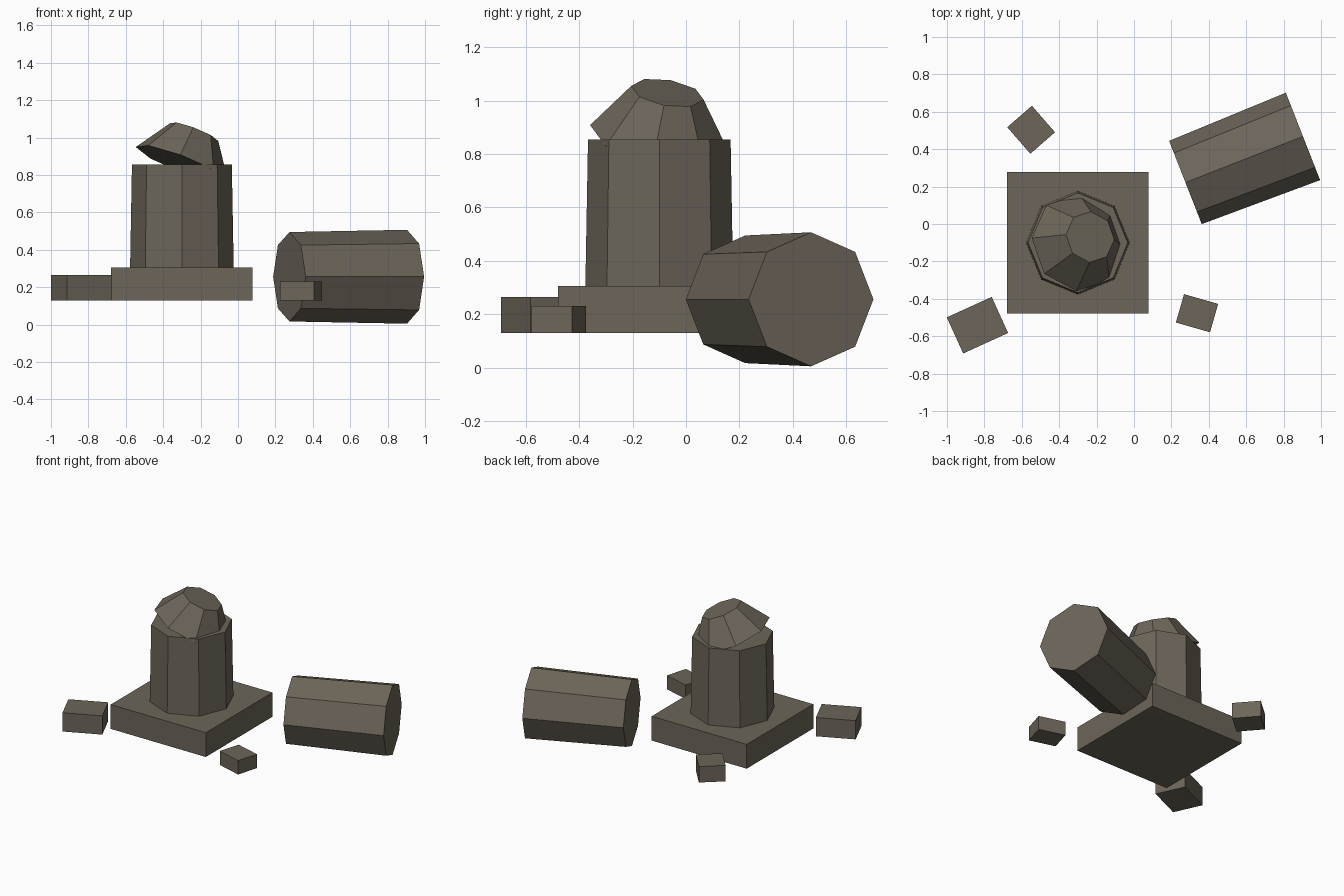
import bpy
from math import radians, pi

cube = bpy.data.objects.get("Cube")
if cube:
    bpy.data.objects.remove(cube, do_unlink=True)

# Single weathered stone colour
COLOUR = (0.15, 0.13, 0.10, 1.0)
stone = bpy.data.materials.new("weathered stone")
stone.use_nodes = True
stone.diffuse_color = COLOUR
bsdf = stone.node_tree.nodes["Principled BSDF"]
bsdf.inputs["Base Color"].default_value = COLOUR
bsdf.inputs["Roughness"].default_value = 0.9


def finish(name):
    obj = bpy.context.object
    obj.name = name
    obj.data.name = name
    obj.data.materials.append(stone)
    return obj


def block(name, centre, size, bottom, turn=0):
    """Box resting at height bottom, turned about z by degrees."""
    height = size[2]
    bpy.ops.mesh.primitive_cube_add(size=1, location=(*centre, bottom + height / 2),
                                    rotation=(0, 0, radians(turn)))
    obj = finish(name)
    obj.scale = size
    return obj


def drum(name, r_bottom, r_top, height, location, rotation=(0, 0, 0)):
    """Eight-sided tapered drum with its bottom centre at location."""
    bpy.ops.mesh.primitive_cone_add(vertices=8, radius1=r_bottom, radius2=r_top,
                                    depth=height, end_fill_type='NGON')
    obj = finish(name)
    for v in obj.data.vertices:
        v.co.z += height / 2
    obj.location = location
    obj.rotation_euler = rotation
    return obj


GROUND = 0.13
PX, PY = -0.30, -0.10

# Standing pillar: plinth, shaft and tilted broken cap
block("plinth", (PX, PY), (0.757, 0.757, 0.175), GROUND)
drum("standing_shaft", 0.277, 0.267, 0.55, (PX, PY, 0.305))
drum("broken_cap", 0.264, 0.138, 0.185, (PX, PY, 0.859), (-0.2, 0.35, -0.1))

# Fallen shaft lying on its side
drum("fallen_shaft", 0.239, 0.251, 0.675, (0.275, 0.222, 0.256),
     (0, pi / 2, radians(21.4)))

# Scattered rubble
block("rubble_right", (-0.837, -0.541), (0.264, 0.212, 0.135), GROUND, 24.5)
block("rubble_left", (0.337, -0.477), (0.19, 0.158, 0.10), GROUND, -16)
block("rubble_back", (-0.55, 0.504), (0.188, 0.175, 0.115), GROUND, -49)
